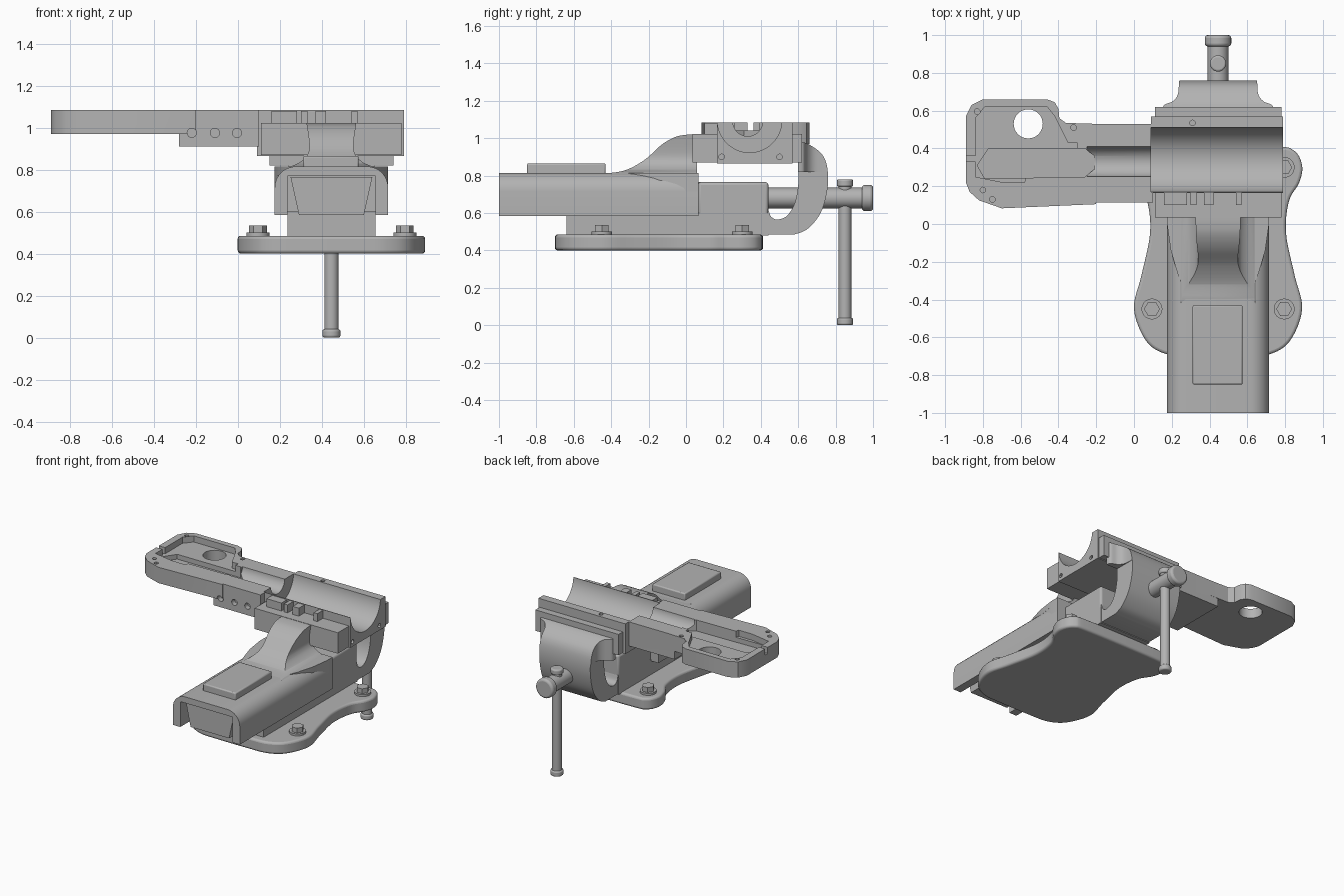
import bpy, bmesh, math
from mathutils import Vector

cube = bpy.data.objects.get("Cube")
if cube:
    bpy.data.objects.remove(cube, do_unlink=True)

steel = bpy.data.materials.new("cast_grey")
steel.use_nodes = True
GREY = (0.45, 0.45, 0.45, 1)
steel.diffuse_color = GREY
for node in steel.node_tree.nodes:
    if node.type == "BSDF_PRINCIPLED":
        node.inputs["Base Color"].default_value = GREY

CX = 0.445  # vise centre line


def prism(name, axis, pts, lo, hi):
    """Extrude a 2D outline along an axis."""
    place = {"x": lambda p, t: (t, p[0], p[1]),
             "y": lambda p, t: (p[0], t, p[1]),
             "z": lambda p, t: (p[0], p[1], t)}[axis]
    bm = bmesh.new()
    face = bm.faces.new([bm.verts.new(place(p, lo)) for p in pts])
    new = bmesh.ops.extrude_face_region(bm, geom=[face])["geom"]
    step = Vector(place((0, 0), hi - lo))
    bmesh.ops.translate(bm, vec=step, verts=[v for v in new if isinstance(v, bmesh.types.BMVert)])
    bmesh.ops.recalc_face_normals(bm, faces=bm.faces)
    mesh = bpy.data.meshes.new(name)
    bm.to_mesh(mesh)
    bm.free()
    mesh.materials.append(steel)
    ob = bpy.data.objects.new(name, mesh)
    bpy.context.collection.objects.link(ob)
    return ob


def box(name, x, y, z):
    return prism(name, "z", [(x[0], y[0]), (x[1], y[0]), (x[1], y[1]), (x[0], y[1])], *z)


def rod(name, axis, c, r, lo, hi, n=32):
    ring = [(c[0] + r * math.cos(math.tau * i / n), c[1] + r * math.sin(math.tau * i / n))
            for i in range(n)]
    return prism(name, axis, ring, lo, hi)


def mirrored(half):
    """Mirror (offset, value) points about the vise centre line."""
    return [(CX + a, b) for a, b in half] + [(CX - a, b) for a, b in reversed(half)]


def smooth(pts, n=6, closed=False):
    """Catmull-Rom curve through the points."""
    out, m = [], len(pts)
    for i in range(m if closed else m - 1):
        if closed:
            q = [Vector(pts[(i + k) % m]) for k in (-1, 0, 1, 2)]
        else:
            q = [Vector(pts[min(max(i + k, 0), m - 1)]) for k in (-1, 0, 1, 2)]
        for s in range(n):
            t = s / n
            v = (q[1] * 2 + (q[2] - q[0]) * t + (q[0] * 2 - q[1] * 5 + q[2] * 4 - q[3]) * t * t
                 + (q[1] * 3 - q[0] - q[2] * 3 + q[3]) * t ** 3) / 2
            out.append((v.x, v.y))
    return out if closed else out + [tuple(pts[-1])]


def activate(ob):
    bpy.ops.object.select_all(action="DESELECT")
    ob.select_set(True)
    bpy.context.view_layer.objects.active = ob


def combine(ob, op, *others):
    """Apply a boolean with each helper, then drop the helper."""
    for other in others:
        mod = ob.modifiers.new("cut", "BOOLEAN")
        mod.operation, mod.object, mod.solver = op, other, "EXACT"
        activate(ob)
        bpy.ops.object.modifier_apply(modifier=mod.name)
        bpy.data.objects.remove(other, do_unlink=True)
    return ob


def bevel(ob, width, segments=3):
    mod = ob.modifiers.new("bevel", "BEVEL")
    mod.width, mod.segments, mod.angle_limit = width, segments, math.radians(50)
    return ob


# Base plate with a waisted outline
outline = [(0.12, -0.70), (0.27, -0.69), (0.38, -0.62), (0.445, -0.45), (0.405, -0.27),
           (0.36, -0.05), (0.375, 0.12), (0.43, 0.22), (0.445, 0.31), (0.40, 0.39), (0.28, 0.41)]
bevel(prism("base_plate", "z", smooth(mirrored(outline), closed=True), 0.40, 0.485), 0.015)

# Mounting bolts
for x in (CX - 0.35, CX + 0.35):
    for y in (-0.45, 0.30):
        rod("bolt_washer", "z", (x, y), 0.055, 0.48, 0.50)
        rod("bolt_head", "z", (x, y), 0.042, 0.50, 0.535, 6)

# Fixed body: foot, dovetail rail and rear block
box("body_foot", (CX - 0.21, CX + 0.21), (-0.64, 0.44), (0.48, 0.60))
prism("dovetail_rail", "y", mirrored([(0.155, 0.585), (0.195, 0.765)]), -0.96, 0.10)
bevel(box("body_block", (CX - 0.21, CX + 0.21), (0.065, 0.44), (0.58, 0.765)), 0.015)

# Sliding jaw: arched shell over the rail
arch = [(0.27, 0.585), (0.27, 0.715)]
arch += [(0.17 + 0.1 * math.cos(a), 0.715 + 0.1 * math.sin(a))
         for a in (math.pi / 2 * i / 8 for i in range(1, 9))]
slide = prism("slide_shell", "y", mirrored(arch), -1.0, 0.068)
combine(slide, "DIFFERENCE",
        prism("cavity", "y", mirrored([(0.21, 0.5), (0.21, 0.77)]), -1.1, 0.03))
wing = [(0.175, -0.36), (0.215, -0.26), (0.25, -0.14), (0.27, 0.0), (0.27, 0.068)]
for s in (1, -1):
    pts = [(CX + s * a, b) for a, b in [(0.15, -0.36)] + wing + [(0.15, 0.068)]]
    prism("slide_shoulder", "z", pts, 0.772, 0.815)
    side = [(CX + s * a, b) for a, b in [(0.22, -0.15), (0.25, -0.13), (0.27, 0.0),
                                         (0.27, 0.068), (0.22, 0.068)]]
    prism("slide_shoulder_side", "z", side, 0.62, 0.80)
bevel(box("anvil_pad", (0.31, 0.575), (-0.85, -0.43), (0.80, 0.865)), 0.008, 2)

# Swept neck rising to the front jaw
flare = smooth([(0.25, 0.76), (0.20, 0.81), (0.15, 0.835), (0.115, 0.87), (0.105, 0.92), (0.12, 1.03)])
rise = smooth([(-0.42, 0.812), (-0.32, 0.83), (-0.22, 0.885), (-0.13, 0.965),
               (-0.06, 1.005), (0.0, 1.018), (0.06, 1.02)])
neck = prism("jaw_neck", "y", mirrored(flare), -0.42, 0.06)
combine(neck, "INTERSECT",
        prism("neck_side", "x", [(-0.42, 0.775)] + rise + [(0.06, 0.775)], 0, 1))
box("front_jaw", (0.11, 0.78), (0.035, 0.085), (0.87, 1.022))
box("front_jaw_plate", (0.11, 0.78), (0.085, 0.165), (0.87, 1.022))
for x0, x1 in ((0.16, 0.28), (0.30, 0.33), (0.37, 0.42), (0.54, 0.57)):
    box("clamp_lug", (x0, x1), (0.10, 0.165), (1.02, 1.08))

# Rear arm and fixed jaw
outer = smooth([(0.60, 0.985), (0.66, 0.965), (0.73, 0.91), (0.757, 0.83), (0.755, 0.72),
                (0.72, 0.60), (0.65, 0.515), (0.58, 0.485)])
inner = smooth([(0.44, 0.62), (0.455, 0.58), (0.49, 0.565), (0.54, 0.585), (0.58, 0.65),
                (0.60, 0.75), (0.60, 0.87)])
prism("rear_arm", "x", outer + [(0.43, 0.485), (0.43, 0.62)] + inner, CX - 0.205, CX + 0.205)
cheek = smooth([(0.295, 0.60), (0.285, 0.63), (0.24, 0.65), (0.212, 0.69), (0.207, 0.77)])
head = prism("rear_jaw_head", "z", mirrored(cheek), 0.82, 0.99)
combine(head, "INTERSECT",
        prism("head_side", "x", outer[:19] + [(0.757, 0.80), (0.60, 0.80)], 0, 1))
box("rear_jaw", (0.11, 0.78), (0.57, 0.62), (0.87, 1.022))

# Lead screw and sliding handle
rod("lead_screw", "y", (CX, 0.68), 0.055, 0.40, 0.96)
bevel(rod("screw_head", "y", (CX, 0.68), 0.07, 0.94, 1.0), 0.015)
rod("handle_bar", "z", (CX, 0.85), 0.034, 0.02, 0.76, 24)
for z in (0.0, 0.74):
    bevel(rod("handle_cap", "z", (CX, 0.85), 0.043, z, z + 0.04, 24), 0.01)

# Clamped workpiece: rounded end plate, middle and barrel section
plate = [(-0.89, 0.22), (-0.87, 0.17), (-0.82, 0.125), (-0.70, 0.083), (-0.20, 0.105),
         (-0.20, 0.53), (-0.36, 0.535), (-0.395, 0.56), (-0.40, 0.61), (-0.42, 0.645),
         (-0.46, 0.66), (-0.80, 0.66), (-0.86, 0.63), (-0.89, 0.57)]
work = prism("clamped_casting", "z", plate, 0.97, 1.085)
combine(work, "UNION",
        box("middle", (-0.28, 0.10), (0.115, 0.53), (0.91, 1.085)),
        box("barrel_block", (0.09, 0.79), (0.165, 0.57), (0.865, 1.085)))

# Recesses, channels and holes in the workpiece
shallow = [(-0.84, 0.25), (-0.69, 0.22), (-0.58, 0.22), (-0.57, 0.25), (-0.30, 0.26),
           (-0.30, 0.43), (-0.35, 0.43), (-0.42, 0.57), (-0.46, 0.62), (-0.79, 0.62), (-0.84, 0.56)]
deep = [(-0.83, 0.31), (-0.79, 0.24), (-0.26, 0.25), (-0.21, 0.29), (-0.21, 0.36),
        (-0.26, 0.40), (-0.77, 0.40)]
cuts = [prism("shallow_cut", "z", shallow, 1.04, 1.2),
        prism("deep_cut", "z", deep, 1.005, 1.2),
        rod("bore_cut", "x", (0.33, 1.09), 0.08, -0.25, 0.12),
        rod("barrel_cut", "x", (0.34, 1.095), 0.172, 0.09, 0.9, 48),
        rod("window_cut", "z", (-0.56, 0.53), 0.077, 0.9, 1.2),
        box("end_notch", (-0.95, -0.83), (0.33, 0.36), (1.04, 1.2))]
cuts += [rod("pin_cut", "z", p, 0.015, 1.03, 1.2, 12) for p in
         ((-0.83, 0.595), (-0.80, 0.18), (-0.75, 0.13), (-0.32, 0.51), (0.31, 0.535))]
cuts += [rod("side_cut", "y", (x, 0.975), 0.022, 0.0, 0.15, 16) for x in (-0.22, -0.11, -0.005)]
cuts += [rod("end_cut", "x", (y, 0.90), 0.015, 0.75, 0.9, 12) for y in (0.19, 0.50)]
combine(work, "DIFFERENCE", *cuts)

# Smooth curved faces while keeping hard edges
for ob in list(bpy.context.scene.objects):
    if ob.type == "MESH" and ob.data.materials and ob.data.materials[0] == steel:
        activate(ob)
        bpy.ops.object.shade_smooth_by_angle(angle=math.radians(30))
